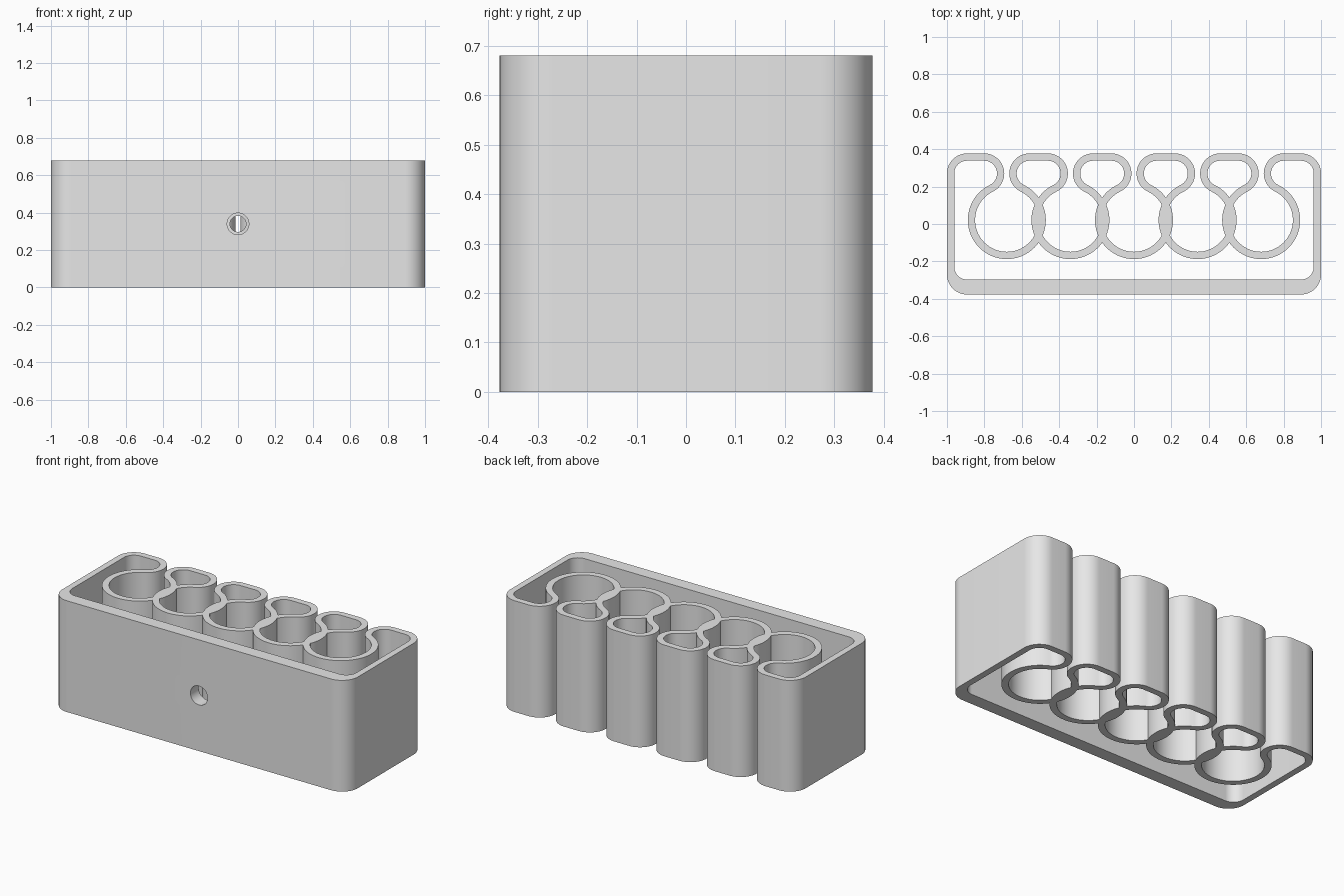
import bpy, bmesh, math
from mathutils import Vector

cube = bpy.data.objects.get("Cube")
if cube:
    bpy.data.objects.remove(cube, do_unlink=True)

HEIGHT = 0.68
HALF = 0.0195            # half the wall thickness
PITCH = 0.34             # spacing of the cups
CUP_Y, CUP_R = 0.021, 0.189
LIP = Vector((0.121, 0.249))          # lip centre relative to its cup
LIP_R = LIP.length - CUP_R            # lip arc runs tangent into the cup
LIP_ANGLE = math.degrees(math.atan2(LIP.y, LIP.x))
CORNER_X = 1 - LIP_R - HALF
FRONT_Y = -0.377 + LIP_R + HALF
FRONT_EXTRA = 0.041      # additional thickness of the front wall

grey = bpy.data.materials.new("light grey plastic")
grey.use_nodes = True
grey.diffuse_color = (0.8, 0.8, 0.8, 1)
grey.node_tree.nodes["Principled BSDF"].inputs["Base Color"].default_value = (0.8, 0.8, 0.8, 1)

pairs = []               # (outer point, inner point) along the wall


def arc(cx, cy, r, start, end, inner_shift=0.0):
    """Follow an arc in degrees; the outer side is on the right of travel."""
    steps = max(2, round(abs(end - start) / 5))
    side = HALF if end > start else -HALF
    for i in range(steps + 1):
        a = math.radians(start + (end - start) * i / steps)
        d = Vector((math.cos(a), math.sin(a)))
        outer = Vector((cx, cy)) + d * (r + side)
        inner = Vector((cx, cy + inner_shift)) + d * (r - side)
        if not pairs or (outer - pairs[-1][0]).length > 1e-4:
            pairs.append((outer, inner))


# Box corners, then the cups and lips from +x to -x, as one continuous wall
lip_y = CUP_Y + LIP.y
arc(-CORNER_X, FRONT_Y, LIP_R, 180, 270, FRONT_EXTRA)
arc(CORNER_X, FRONT_Y, LIP_R, 270, 360, FRONT_EXTRA)
arc(CORNER_X, lip_y, LIP_R, 0, 90)
for k in (2, 1, 0, -1, -2):
    x = k * PITCH
    arc(x + LIP.x, lip_y, LIP_R, 90, 180 + LIP_ANGLE)
    arc(x, CUP_Y, CUP_R, LIP_ANGLE, -180 - LIP_ANGLE)
    arc(x - LIP.x, lip_y, LIP_R, -LIP_ANGLE, 90)
arc(-CORNER_X, lip_y, LIP_R, 90, 180)

# Extrude the wall
bm = bmesh.new()
rings = [[bm.verts.new((p.x, p.y, z)) for p, z in
          ((o, 0), (o, HEIGHT), (n, HEIGHT), (n, 0))] for o, n in pairs]
for i, a in enumerate(rings):
    b = rings[(i + 1) % len(rings)]
    for j in range(4):
        k = (j + 1) % 4
        bm.faces.new((a[j], b[j], b[k], a[k]))
mesh = bpy.data.meshes.new("cup_rack")
bm.to_mesh(mesh)
bm.free()
rack = bpy.data.objects.new("cup_rack", mesh)
bpy.context.collection.objects.link(rack)
mesh.materials.append(grey)

# Screw hole in the front wall and a smaller one in the middle cup
for radius, y in ((0.058, -0.35), (0.043, -0.17)):
    bpy.ops.mesh.primitive_cylinder_add(vertices=48, radius=radius, depth=0.16,
                                        location=(0, y, HEIGHT / 2),
                                        rotation=(math.pi / 2, 0, 0))
    cutter = bpy.context.object
    cutter.name = "hole_cutter"
    cutter.hide_render = True
    cutter.data.materials.append(grey)
    cut = rack.modifiers.new("screw hole", 'BOOLEAN')
    cut.operation = 'DIFFERENCE'
    cut.solver = 'EXACT'
    cut.use_self = True
    cut.object = cutter
    bpy.ops.object.select_all(action='DESELECT')
    rack.select_set(True)
    bpy.context.view_layer.objects.active = rack
    bpy.ops.object.modifier_apply(modifier=cut.name)
    bpy.data.objects.remove(cutter, do_unlink=True)

bpy.ops.object.shade_smooth_by_angle(angle=math.radians(30))
